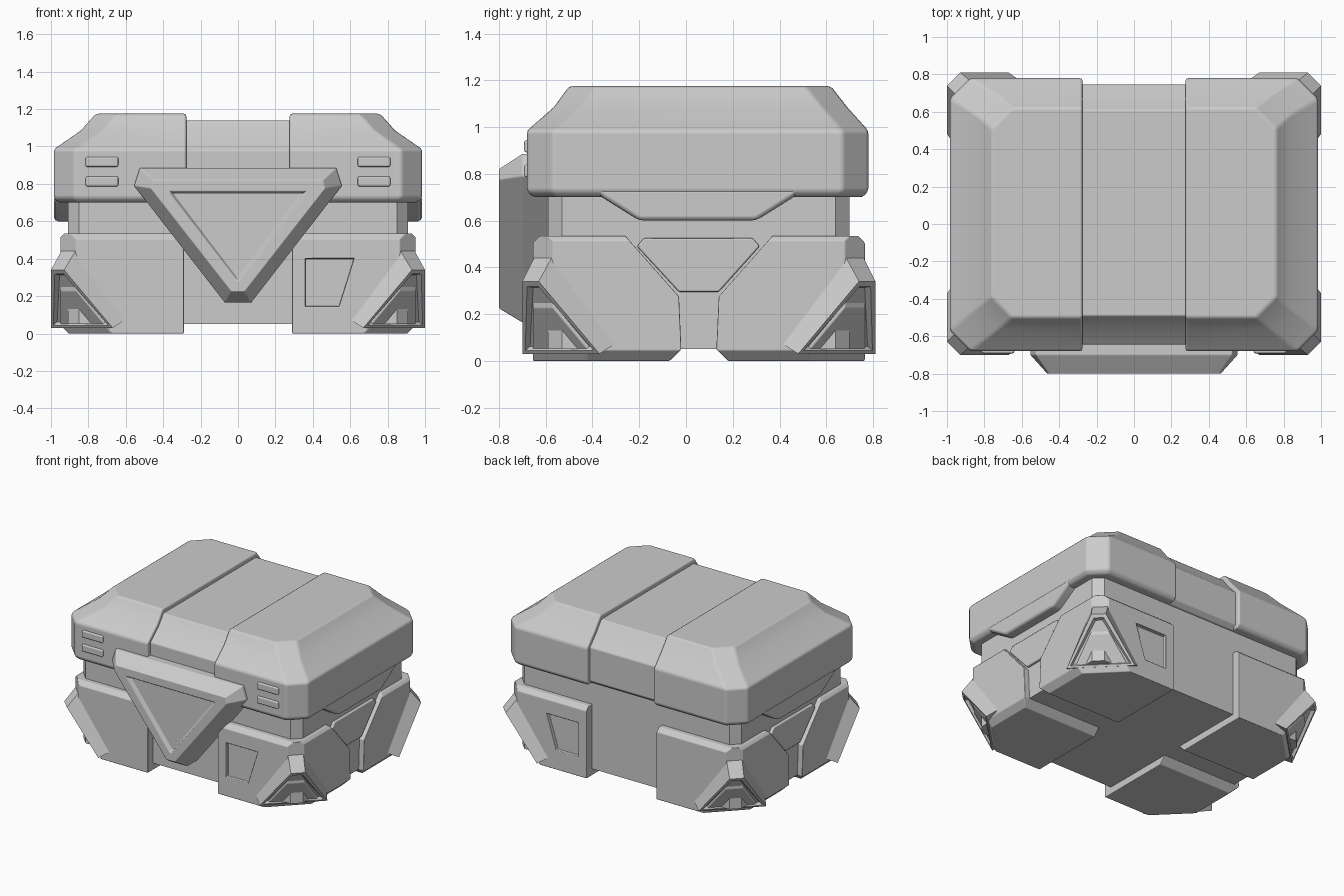
import bpy, bmesh
from mathutils import Vector

if "Cube" in bpy.data.objects:
    bpy.data.objects.remove(bpy.data.objects["Cube"])

CY = 0.055  # depth centre of the symmetric base


def loft(name, rings, cuts=(), mirror=(1, 1), bevel=0.0, insets=()):
    """Skin a list of equal-length rings, cap both ends, slice by planes, mirror."""
    bm = bmesh.new()
    rows = [[bm.verts.new(p) for p in r] for r in rings]
    n = len(rows[0])
    for a, b in zip(rows, rows[1:]):
        for i in range(n):
            bm.faces.new((a[i], a[(i + 1) % n], b[(i + 1) % n], b[i]))
    cap = bm.faces.new(rows[0])
    bm.faces.new(rows[-1])
    bmesh.ops.recalc_face_normals(bm, faces=bm.faces[:])
    for t, d in insets:
        bmesh.ops.inset_individual(bm, faces=[cap], thickness=t, depth=d)
    for co, no in cuts:
        bmesh.ops.bisect_plane(bm, geom=bm.verts[:] + bm.edges[:] + bm.faces[:], dist=1e-5,
                               plane_co=co, plane_no=Vector(no).normalized(), clear_outer=True)
        bmesh.ops.holes_fill(bm, edges=[e for e in bm.edges if e.is_boundary], sides=0)
    for v in bm.verts:
        v.co.x *= mirror[0]
        v.co.y = CY + mirror[1] * (v.co.y - CY)
    bmesh.ops.recalc_face_normals(bm, faces=bm.faces[:])
    me = bpy.data.meshes.new(name)
    bm.to_mesh(me)
    bm.free()
    ob = bpy.data.objects.new(name, me)
    bpy.context.collection.objects.link(ob)
    if bevel:
        add_bevel(ob, bevel)
    return ob


def add_bevel(ob, width):
    m = ob.modifiers.new("bevel", 'BEVEL')
    m.width, m.segments, m.limit_method = width, 2, 'ANGLE'
    m.angle_limit = 0.35
    m.harden_normals = True
    ob.data.shade_smooth()


def along_x(pts, xs):
    return [[(x, y, z) for y, z in pts] for x in xs]


def along_y(pts, ys):
    return [[(x, y, z) for x, z in pts] for y in ys]


def octagon(z, x, y0, y1, c):
    return [(x, y0 + c, z), (x, y1 - c, z), (x - c, y1, z), (-x + c, y1, z),
            (-x, y1 - c, z), (-x, y0 + c, z), (-x + c, y0, z), (x - c, y0, z)]


# Main body
loft("body", [octagon(0.05, 0.91, -0.59, 0.70, 0.06), octagon(0.8, 0.91, -0.59, 0.70, 0.06)])

# Lid centre band
band = [(-0.60, 0.70), (-0.645, 0.73), (-0.645, 0.98), (-0.55, 1.06), (-0.49, 1.14),
        (0.61, 1.14), (0.67, 1.06), (0.745, 0.98), (0.745, 0.73), (0.71, 0.70)]
loft("lid_centre", along_x(band, (-0.29, 0.29)), bevel=0.008)

lid_rings = [octagon(0.70, 0.96, -0.655, 0.755, 0.10), octagon(0.725, 0.985, -0.68, 0.78, 0.11),
             octagon(0.985, 0.985, -0.68, 0.78, 0.11), octagon(1.085, 0.84, -0.565, 0.69, 0.11),
             octagon(1.175, 0.76, -0.50, 0.62, 0.11)]
for sx, side in ((1, "right"), (-1, "left")):
    # Lid end shells and their hanging side flaps
    loft("lid_shell_" + side, lid_rings, cuts=[((0.275, 0, 0), (-1, 0, 0))],
         mirror=(sx, 1), bevel=0.015)
    flap = [(-0.40, 0.74), (-0.36, 0.70), (-0.20, 0.60), (0.30, 0.60), (0.46, 0.70), (0.50, 0.74)]
    loft("lid_flap_" + side, along_x(flap, (0.85, 0.984)), mirror=(sx, 1), bevel=0.022)

    # Side insert panel between the feet
    panel = [(-0.18, 0.525), (0.285, 0.525), (0.315, 0.49), (0.14, 0.295), (-0.03, 0.295), (-0.21, 0.49)]
    loft("side_panel_" + side, along_x(panel, (0.85, 0.93)), mirror=(sx, 1), bevel=0.008)

    # Raised vent bars on the lid front
    for i, z in enumerate((0.813, 0.918)):
        bar = [(0.64, z - 0.027), (0.815, z - 0.027), (0.815, z + 0.027), (0.64, z + 0.027)]
        loft(f"vent_{side}_{i + 1}", along_y(bar, (-0.66, -0.692)), mirror=(sx, 1), bevel=0.01)

    for sy, end in ((1, "front"), (-1, "back")):
        tag = f"{end}_{side}"
        # Corner foot: side profile run across, then sliced at corner, rim and bottom corner
        prof = [(-0.655, 0.0), (-0.655, 0.535), (-0.26, 0.535), (-0.03, 0.275), (-0.02, 0.05), (-0.07, 0.0)]
        foot = loft("foot_" + tag, along_x(prof, (0.29, 0.95)), mirror=(sx, sy), cuts=[
            ((0.95, -0.57, 0), (1, -1, 0)),
            ((0, -0.655, 0.505), (0, -1, 1)),
            ((0.95, 0, 0.515), (1, 0, 1)),
            ((0.95, 0, 0.045), (1, 0, -1)),
            ((1.33, 0, 0), (1, -1, -0.84))])
        # Trapezoid window recessed into the foot face
        win = [(0.62, 0.40), (0.36, 0.40), (0.36, 0.145), (0.54, 0.145)]
        cutter = loft("cutter", along_y(win, (-0.72, -0.63)), mirror=(sx, sy))
        m = foot.modifiers.new("window", 'BOOLEAN')
        m.object, m.operation, m.solver = cutter, 'DIFFERENCE', 'EXACT'
        bpy.context.view_layer.objects.active = foot
        bpy.ops.object.modifier_apply(modifier=m.name)
        bpy.data.objects.remove(cutter)
        add_bevel(foot, 0.006)

        # Triangular corner guard
        rim = [(1.0, -0.63, 0.34), (0.93, -0.70, 0.34), (0.67, -0.70, 0.03), (1.0, -0.37, 0.03)]
        base = [(0.945, -0.575, 0.44), (0.87, -0.65, 0.44), (0.60, -0.65, 0.075), (0.945, -0.30, 0.075)]
        loft("corner_guard_" + tag, [rim, base], mirror=(sx, sy),
             insets=[(0.03, 0), (0.02, -0.02)])

# Front latch: bevelled inverted triangle with a recessed face
def tri(y, top, mid, low):
    pts = [top, mid, low]
    return [(x, y, z) for x, z in pts] + [(-x, y, z) for x, z in reversed(pts)]


outer = ((0.525, 0.885), (0.555, 0.79), (0.07, 0.165))
inner = ((0.365, 0.76), (0.36, 0.745), (0.006, 0.285))
loft("front_latch", [tri(-0.55, *outer), tri(-0.70, *outer),
                     tri(-0.80, (0.455, 0.82), (0.465, 0.775), (0.035, 0.225)),
                     tri(-0.80, *inner),
                     tri(-0.775, (0.345, 0.75), (0.34, 0.74), (0.005, 0.30))], bevel=0.005)
